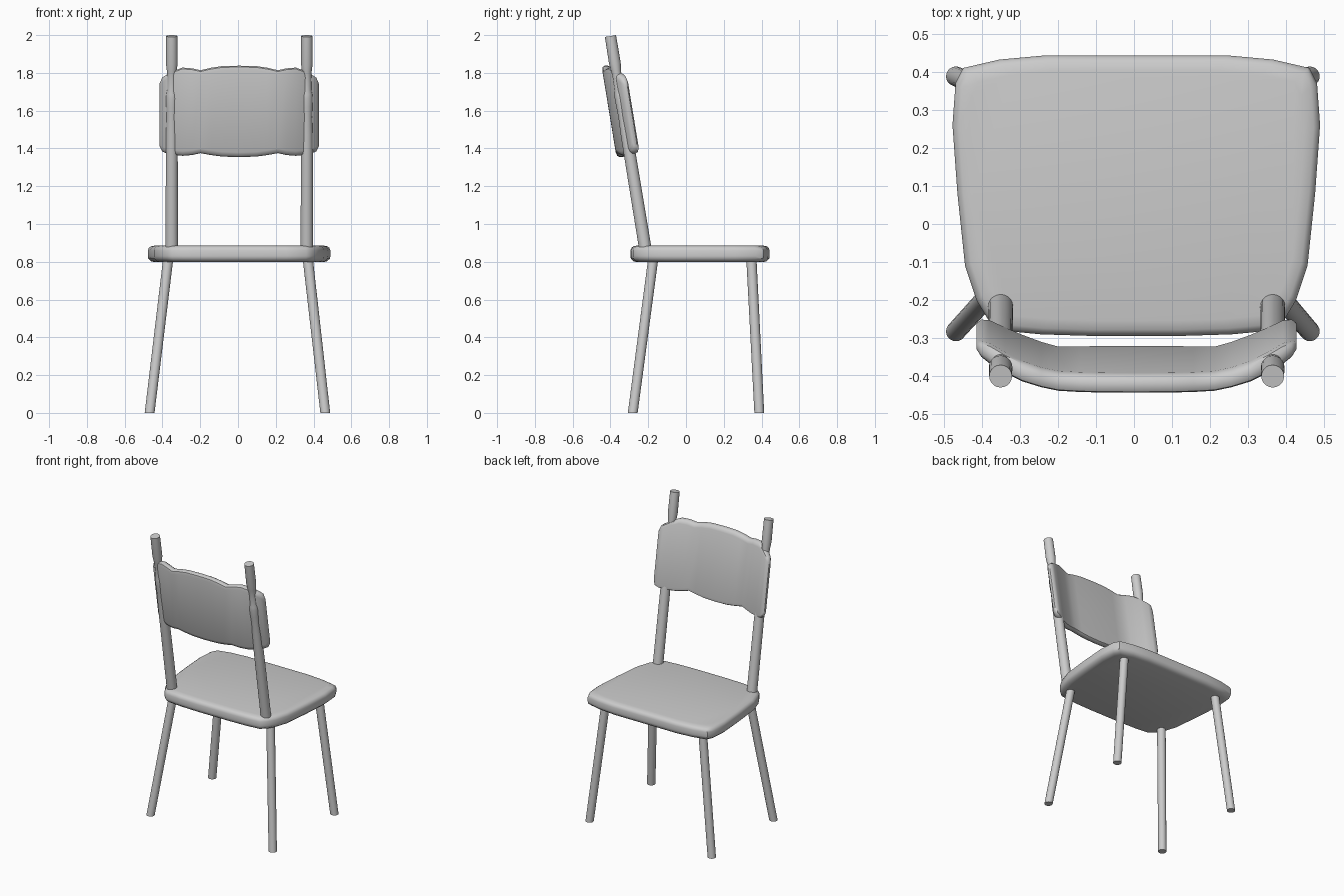
import bpy, bmesh
from math import sin, cos, tau, radians
from mathutils import Vector

if "Cube" in bpy.data.objects:
    bpy.data.objects.remove(bpy.data.objects["Cube"])


def loft(name, rings):
    """Skin closed rings of points and cap both ends."""
    bm = bmesh.new()
    vs = [[bm.verts.new(p) for p in r] for r in rings]
    n = len(vs[0])
    for a, b in zip(vs, vs[1:]):
        for i in range(n):
            j = (i + 1) % n
            bm.faces.new((a[i], a[j], b[j], b[i]))
    bm.faces.new(vs[0][::-1])
    bm.faces.new(vs[-1])
    bmesh.ops.recalc_face_normals(bm, faces=bm.faces)
    me = bpy.data.meshes.new(name)
    bm.to_mesh(me)
    bm.free()
    ob = bpy.data.objects.new(name, me)
    bpy.context.collection.objects.link(ob)
    bpy.context.view_layer.objects.active = ob
    ob.select_set(True)
    bpy.ops.object.shade_smooth_by_angle(angle=radians(40))
    ob.select_set(False)
    return ob


def turned(name, a, b, profile, flat=False, n=20):
    """Round bar from a to b; profile holds (fraction, radius)."""
    a, b = Vector(a), Vector(b)
    q = Vector((0, 0, 1)).rotation_difference(b - a)
    rings = []
    for t, r in profile:
        ring = []
        for i in range(n):
            p = Vector((r * cos(tau * i / n), r * sin(tau * i / n), 0))
            ring.append(a.lerp(b, t) + (p if flat else q @ p))
        rings.append(ring)
    return loft(name, rings)


CX = 0.006

# Seat: rounded trapezoid with softened edges
half = [(0.12, 0.443), (0.24, 0.443), (0.36, 0.432), (0.455, 0.41), (0.475, 0.37),
        (0.483, 0.26), (0.47, 0.08), (0.45, -0.11), (0.42, -0.20), (0.39, -0.25),
        (0.355, -0.28), (0.25, -0.29), (0.12, -0.294)]
outline = half + [(-x, y) for x, y in reversed(half)]
mid = 0.075
seat_rings = []
for z, d in [(0.798, 0.035), (0.803, 0.016), (0.817, 0.002), (0.83, 0), (0.86, 0),
             (0.874, 0.005), (0.882, 0.016), (0.887, 0.04)]:
    sx, sy = 1 - d / 0.46, 1 - d / 0.365
    seat_rings.append([(CX + x * sx, mid + (y - mid) * sy, z) for x, y in outline])
loft("seat", seat_rings)

# Splayed legs
for s, side in ((-1, "left"), (1, "right")):
    for name, yb, yt in (("front_leg", -0.282, -0.173), ("rear_leg", 0.388, 0.346)):
        turned(f"{name}_{side}", (s * 0.465 - 0.003, yb, 0), (s * 0.369, yt, 0.82),
               [(0, 0.026), (1, 0.027)], flat=True)

# Leaning back posts with turned finials
Z0, Z1 = 0.85, 1.995


def lean(z):
    return -0.218 - (z - 0.885) * 0.164


post = [(Z0, .033), (1.2, .032), (1.48, .031), (1.57, .028), (1.62, .03), (1.67, .031),
        (1.69, .029), (1.71, .025), (1.78, .024), (1.81, .026), (1.85, .031), (Z1, .030)]
for s, side in ((-1, "left"), (1, "right")):
    x = 0.007 + s * 0.3575
    turned(f"back_post_{side}", (x, lean(Z0), Z0), (x, lean(Z1), Z1),
           [((z - Z0) / (Z1 - Z0), r) for z, r in post])

# Curved back panel: columns of (x, depth offset, bottom z, top z, half thickness)
cols = [(0.0, -.047, 1.354, 1.838, .026), (0.09, -.047, 1.357, 1.836, .026),
        (0.15, -.047, 1.365, 1.827, .026), (0.205, -.046, 1.375, 1.814, .026),
        (0.25, -.035, 1.365, 1.824, .026), (0.30, -.018, 1.361, 1.828, .027),
        (0.345, .002, 1.366, 1.812, .027), (0.385, .022, 1.374, 1.79, .027),
        (0.408, .032, 1.385, 1.775, .021), (0.421, .037, 1.41, 1.745, .009)]
cols = [(-c[0],) + c[1:] for c in reversed(cols[1:])] + cols
panel_rings = []
for x, d, zb, zt, h in cols:
    section = [(0.35, 0), (0.8, .007), (1, .025)]
    quarter_top = [(h * k, zt - dz) for k, dz in section]
    quarter_bot = [(h * k, zb + dz) for k, dz in reversed(section)]
    right = quarter_top + quarter_bot
    ring = right + [(-k, z) for k, z in reversed(right)]
    panel_rings.append([(0.0065 + x, lean(z) + d + k, z) for k, z in ring])
loft("back_panel", panel_rings)
